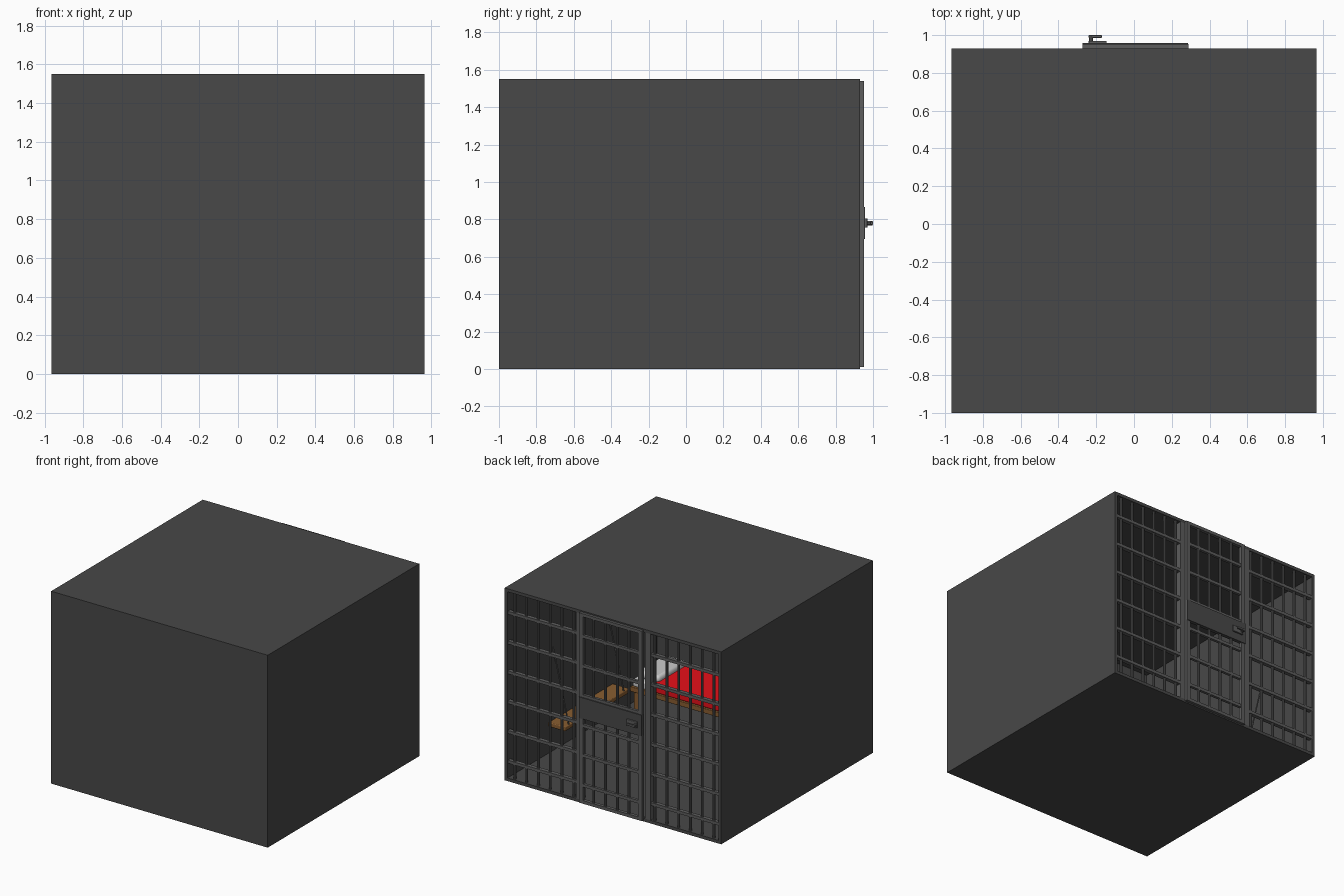
import bpy, math
from mathutils import Vector

if "Cube" in bpy.data.objects:
    bpy.data.objects.remove(bpy.data.objects["Cube"])

def mat(name, c):
    m = bpy.data.materials.new(name)
    m.diffuse_color = (*c, 1)
    m.use_nodes = True
    m.node_tree.nodes["Principled BSDF"].inputs["Base Color"].default_value = m.diffuse_color
    return m

WALL = mat("dark_concrete", (0.065, 0.065, 0.065))
STEEL = mat("steel", (0.11, 0.11, 0.11))
WOOD = mat("wood", (0.25, 0.11, 0.03))
RED = mat("red_blanket", (0.8, 0.005, 0.01))
WHITE = mat("pillow_white", (0.8, 0.8, 0.8))

def box(name, x, y, z, m, bevel=0):
    """Box from (min, max) pairs."""
    bpy.ops.mesh.primitive_cube_add(size=1, location=[sum(p) / 2 for p in (x, y, z)])
    o = bpy.context.object
    o.name = name
    o.scale = [p[1] - p[0] for p in (x, y, z)]
    bpy.ops.object.transform_apply(location=False, rotation=False, scale=True)
    o.data.materials.append(m)
    if bevel:
        b = o.modifiers.new("bevel", 'BEVEL')
        b.width, b.segments = bevel, 3
        bpy.ops.object.shade_smooth_by_angle()
    return o

def rod(name, a, b, r, m=STEEL, sides=10):
    """Cylinder between two points."""
    a, b = Vector(a), Vector(b)
    bpy.ops.mesh.primitive_cylinder_add(vertices=sides, radius=r, depth=(b - a).length,
                                        location=(a + b) / 2)
    o = bpy.context.object
    o.name = name
    o.rotation_euler = (b - a).to_track_quat('Z', 'Y').to_euler()
    o.data.materials.append(m)
    bpy.ops.object.shade_smooth_by_angle()
    return o

T, H, W, BACK = 0.025, 1.55, 0.965, 0.93

# Cell shell: floor, roof, front wall and side walls (back is barred)
box("floor", (-W, W), (-1, BACK), (0, T), WALL)
box("roof", (-W, W), (-1, BACK), (H - T, H), WALL)
box("front_wall", (-W + T, W - T), (-1, -1 + T), (T, H - T), WALL)
for s, n in ((-1, "left"), (1, "right")):
    box(f"{n}_wall", sorted((s * W, s * (W - T))), (-1, BACK), (T, H - T), WALL)

# Fixed bars either side of the door, with cross rails
YB = 0.91
rails = [0.155 + 0.24 * i for i in range(6)]
for n, x0, x1 in (("left", -W + T, -0.31), ("right", 0.31, W - T)):
    for i in range(6):
        x = x0 + (x1 - x0) * (i + 0.5) / 6
        rod(f"{n}_bar_{i}", (x, YB, T), (x, YB, H - T), 0.011)
    for i, z in enumerate(rails):
        box(f"{n}_rail_{i}", (x0, x1), (YB - 0.016, YB + 0.016), (z - 0.012, z + 0.012), STEEL)
for n, x in (("left", -0.31), ("right", 0.305)):
    box(f"{n}_door_jamb", (x - 0.025, x + 0.025), (0.88, BACK), (T, H - T), STEEL)

# Door: stiles, top and bottom rails, bars, cross rails and lock panel
D = (0.925, 0.952)
for n, x in (("lock", -0.255), ("hinge", 0.27)):
    box(f"door_{n}_stile", (x - 0.018, x + 0.018), D, (0.01, 1.54), STEEL)
for n, z in (("bottom", 0.01), ("top", 1.515)):
    box(f"door_{n}_rail", (-0.24, 0.255), D, (z, z + 0.025), STEEL)
for i in range(4):
    x = -0.255 + 0.525 * (i + 1) / 5
    rod(f"door_bar_{i}", (x, 0.938, 0.03), (x, 0.938, 1.52), 0.011)
for i, z in enumerate(rails):
    box(f"door_rail_{i}", (-0.24, 0.255), (0.928, 0.95), (z - 0.012, z + 0.012), STEEL)
box("lock_panel", (-0.273, 0.285), (0.93, 0.958), (0.695, 0.865), WALL)

# Lever handle on the lock panel
box("handle_plate", (-0.24, -0.145), (0.955, 0.97), (0.755, 0.805), STEEL, 0.004)
rod("handle_shaft", (-0.228, 0.965, 0.78), (-0.228, 0.996, 0.78), 0.012)
box("handle_lever", (-0.24, -0.17), (0.985, 1.0), (0.772, 0.788), STEEL, 0.003)

# Wooden wall benches hung by rods, one on each side wall
for s, n in ((1, "right"), (-1, "left")):
    box(f"{n}_bench", sorted((s * 0.79, s * (W - T))), (-0.41, 0.41), (0.24, 0.275), WOOD, 0.006)
    for i, y in enumerate((-0.35, 0.35)):
        rod(f"{n}_bench_hanger_{i}", (s * (W - T), y, 0.86), (s * 0.80, y, 0.27), 0.006, STEEL, 6)

# Bed along the front wall
BX, BY = (-0.86, 0.86), (-0.975, -0.52)
box("bed_board", BX, BY, (0.19, 0.23), WOOD, 0.004)
for i, x in enumerate((-0.84, 0.80)):
    for j, y in enumerate((-0.96, -0.58)):
        box(f"bed_leg_{i}_{j}", (x, x + 0.04), (y, y + 0.04), (T, 0.19), WOOD)
box("mattress", (-0.85, 0.66), (BY[0], -0.53), (0.23, 0.305), RED, 0.012)
box("mattress_head", (0.66, 0.85), (BY[0], -0.53), (0.23, 0.29), WHITE, 0.012)
box("pillow", (0.64, 0.84), (-0.93, -0.57), (0.285, 0.345), WHITE, 0.025)
